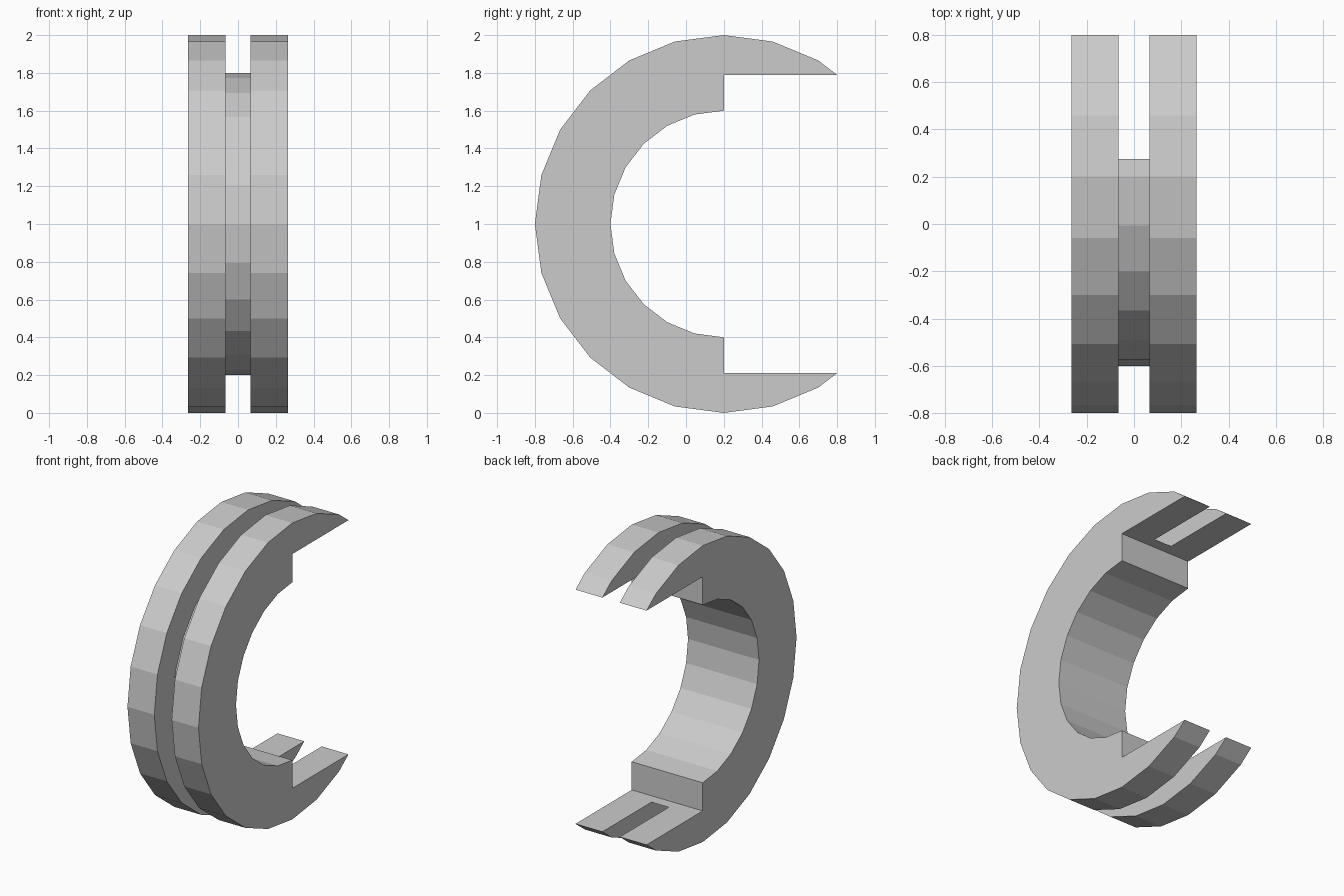
import bpy, bmesh
from math import sin, cos, pi

if "Cube" in bpy.data.objects:
    bpy.data.objects.remove(bpy.data.objects["Cube"])

SIDES = 24
CENTRE = (0, 0.2, 1)
# Ring cross-section as (x, radius), with the groove in the rim
SECTION = [(-0.265, 0.6), (-0.265, 1.0), (-0.065, 1.0), (-0.065, 0.8),
           (0.065, 0.8), (0.065, 1.0), (0.265, 1.0), (0.265, 0.6)]


def add_object(name, bm):
    bmesh.ops.recalc_face_normals(bm, faces=bm.faces[:])
    mesh = bpy.data.meshes.new(name)
    bm.to_mesh(mesh)
    bm.free()
    obj = bpy.data.objects.new(name, mesh)
    obj.location = CENTRE
    bpy.context.collection.objects.link(obj)
    return obj


# Grooved ring: the section swept around the x axis
bm = bmesh.new()
loops = []
for i in range(SIDES):
    a = 2 * pi * i / SIDES
    loops.append([bm.verts.new((x, round(r * cos(a), 6), round(r * sin(a), 6)))
                  for x, r in SECTION])
n = len(SECTION)
for i in range(SIDES):
    a, b = loops[i], loops[(i + 1) % SIDES]
    for j in range(n):
        k = (j + 1) % n
        bm.faces.new((a[j], a[k], b[k], b[j]))
ring = add_object("grooved_ring", bm)

# Rectangular opening at the back
bm = bmesh.new()
bmesh.ops.create_cube(bm, size=1)
for v in bm.verts:
    v.co = (v.co.x * 2, (v.co.y + 0.5) * 2, v.co.z * 1.58)
cutter = add_object("opening_cutter", bm)
cutter.hide_render = True
cutter.display_type = 'WIRE'

cut = ring.modifiers.new("opening", 'BOOLEAN')
cut.operation = 'DIFFERENCE'
cut.solver = 'EXACT'
cut.object = cutter
